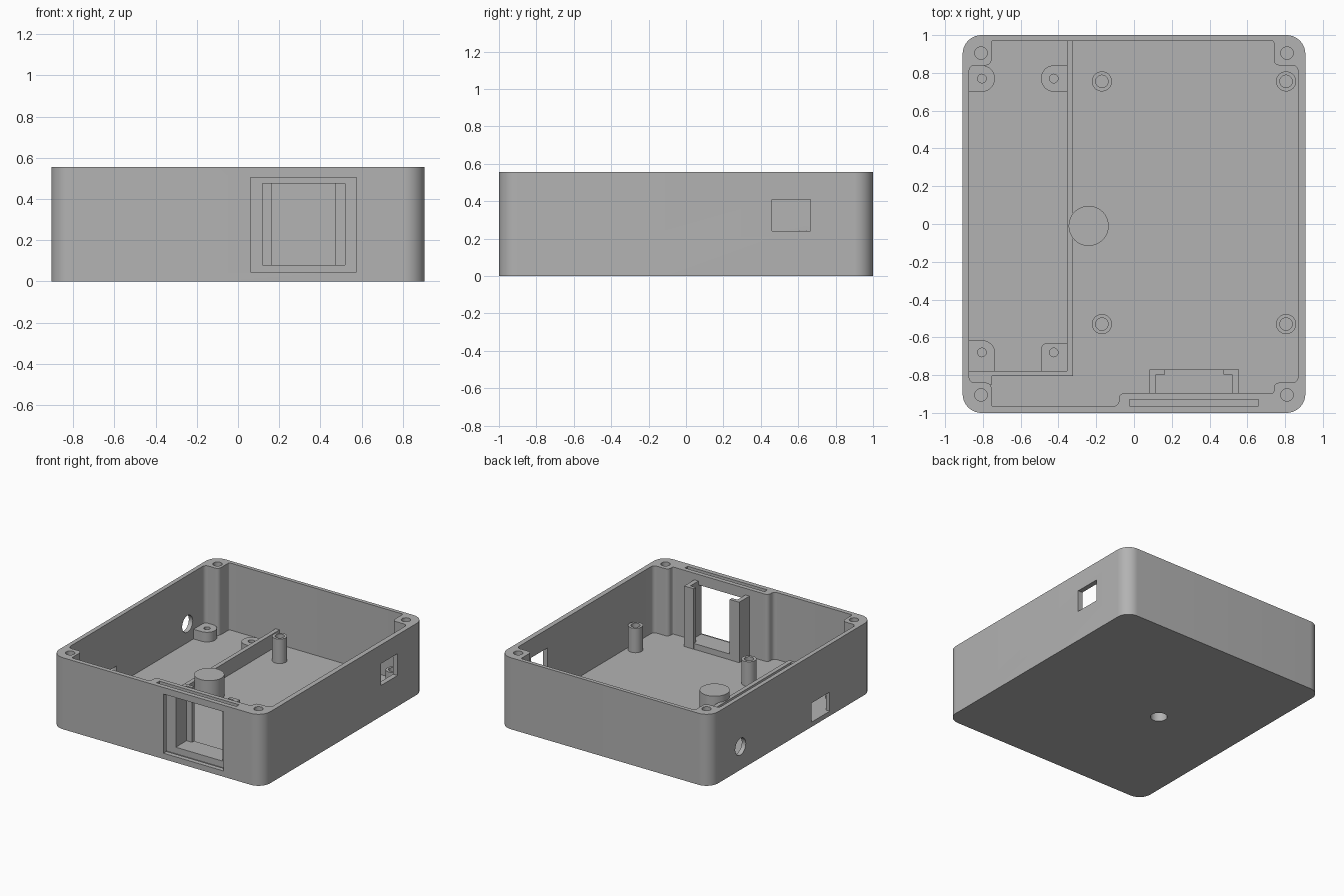
import bpy, bmesh, math
from mathutils import Vector

cube = bpy.data.objects.get("Cube")
if cube:
    bpy.data.objects.remove(cube, do_unlink=True)

grey = bpy.data.materials.new("plain grey")
grey.use_nodes = True
grey.diffuse_color = (0.45, 0.45, 0.45, 1)
grey.node_tree.nodes["Principled BSDF"].inputs["Base Color"].default_value = grey.diffuse_color

FLOOR, TOP, HALF_X = 0.035, 0.556, 0.907


def rounded(points, steps=8):
    """Outline with every (x, y, radius) corner replaced by an arc."""
    out = []
    for i, (x, y, r) in enumerate(points):
        p = Vector((x, y))
        if not r:
            out.append(p)
            continue
        a = (Vector(points[i - 1][:2]) - p).normalized()
        b = (Vector(points[(i + 1) % len(points)][:2]) - p).normalized()
        half = a.angle(b) / 2
        centre = p + (a + b).normalized() * r / math.sin(half)
        start = p + a * r / math.tan(half) - centre
        end = p + b * r / math.tan(half) - centre
        sweep = math.pi - 2 * half
        for k in range(steps + 1):
            t = k / steps
            out.append(centre + (start * math.sin((1 - t) * sweep)
                                 + end * math.sin(t * sweep)) / math.sin(sweep))
    return out


def prism(name, outline, z0, z1):
    bm = bmesh.new()
    face = bm.faces.new([bm.verts.new((p[0], p[1], z0)) for p in outline])
    top = bmesh.ops.extrude_face_region(bm, geom=[face])["geom"]
    verts = [v for v in top if isinstance(v, bmesh.types.BMVert)]
    bmesh.ops.translate(bm, verts=verts, vec=(0, 0, z1 - z0))
    bmesh.ops.recalc_face_normals(bm, faces=bm.faces)
    mesh = bpy.data.meshes.new(name)
    bm.to_mesh(mesh)
    bm.free()
    mesh.materials.append(grey)
    obj = bpy.data.objects.new(name, mesh)
    bpy.context.collection.objects.link(obj)
    return obj


def box(name, x0, x1, y0, y1, z0, z1):
    return prism(name, [(x0, y0), (x1, y0), (x1, y1), (x0, y1)], z0, z1)


def disc(name, x, y, r, z0, z1, sides=40):
    ring = [(x + r * math.cos(math.tau * i / sides), y + r * math.sin(math.tau * i / sides))
            for i in range(sides)]
    return prism(name, ring, z0, z1)


def cut(obj, *cutters):
    """Subtract the cutters for good and remove them."""
    for c in cutters:
        c.hide_render = True
        mod = obj.modifiers.new("cut", "BOOLEAN")
        mod.operation, mod.solver, mod.object = "DIFFERENCE", "EXACT", c
        bpy.context.view_layer.update()
        result = obj.evaluated_get(bpy.context.evaluated_depsgraph_get())
        mesh = bpy.data.meshes.new_from_object(result)
        obj.modifiers.clear()
        obj.data = mesh
        bpy.data.objects.remove(c, do_unlink=True)
    return obj


# Outer shell with a cavity that leaves corner bosses and a thick front panel
R = 0.1
shell = prism("case_shell", rounded([(-HALF_X, -1, R), (HALF_X, -1, R),
                                     (HALF_X, 1, R), (-HALF_X, 1, R)], 14), 0, TOP)
r = 0.03
cavity = prism("cavity_cutter", rounded([
    (-0.755, -0.965, 0.01), (-0.08, -0.965, r), (-0.08, -0.895, r), (0.74, -0.895, 0.01),
    (0.74, -0.84, r), (0.868, -0.84, r), (0.868, 0.84, r), (0.74, 0.84, r),
    (0.74, 0.97, 0.01), (-0.755, 0.97, 0.01), (-0.755, 0.84, r), (-0.873, 0.84, r),
    (-0.873, -0.84, r), (-0.755, -0.84, r)]), FLOOR, TOP + 0.1)
cut(shell, cavity)

# Corner screw holes
for sx in (-1, 1):
    for sy in (-1, 1):
        cut(shell, disc("screw_cutter", sx * 0.81, sy * 0.905, 0.033, 0.2, TOP + 0.1, 28))

# Front display window: panel slot, outer opening, inner opening
cut(shell,
    box("slot_cutter", -0.025, 0.66, -0.963, -0.93, 0.03, TOP + 0.1),
    box("outer_window_cutter", 0.06, 0.575, -1.1, -0.95, 0.045, 0.505),
    box("inner_window_cutter", 0.118, 0.52, -0.95, -0.85, 0.08, 0.475))

# Side openings: two rectangular ports and one round cable hole
round_cutter = disc("cable_cutter", 0, 0, 0.065, -0.1, 0.1)
round_cutter.rotation_euler = (0, math.pi / 2, 0)
round_cutter.location = (-0.9, 0.626, 0.18)
cut(shell,
    box("right_port_cutter", 0.8, 1, 0.46, 0.665, 0.24, 0.41),
    box("left_port_cutter", -1, -0.83, -0.47, -0.245, 0.037, 0.185),
    round_cutter)

# Round pillar over a blind hole in the underside
PX, PY = -0.24, -0.01
pillar = disc("centre_pillar", PX, PY, 0.106, 0.01, 0.2, 48)
for part in (shell, pillar):
    cut(part, disc("underside_cutter", PX, PY, 0.06, -0.1, 0.15))

# Low partition around the left compartment
SINK = FLOOR - 0.015
box("partition_long", -0.355, -0.322, -0.805, 0.98, SINK, 0.15)
box("partition_short", -0.88, -0.34, -0.805, -0.778, SINK, 0.149)
box("partition_corner", -0.88, -0.752, -0.85, -0.79, SINK, 0.148)

# Circuit board standoffs
for x, side in ((-0.17, "right"), (0.805, "left")):
    for y, end in ((-0.53, "front"), (0.755, "back")):
        post = disc(f"standoff_{end}_{side}", x, y, 0.053, SINK, 0.225, 36)
        cut(post, disc("hole_cutter", x, y, 0.033, 0.08, 0.4, 28))

# Rounded mounting lugs in the compartment
LUG = 0.11
lugs = {
    "lug_back_outer": ((-0.805, 0.77), [(-0.89, 0.70, 0), (-0.737, 0.70, 0.068),
                                        (-0.737, 0.84, 0.068), (-0.89, 0.84, 0)]),
    "lug_back_inner": ((-0.425, 0.77), [(-0.34, 0.70, 0), (-0.34, 0.84, 0),
                                        (-0.492, 0.84, 0.068), (-0.492, 0.70, 0.068)]),
    "lug_front_outer": ((-0.805, -0.68), [(-0.89, -0.79, 0), (-0.735, -0.79, 0),
                                          (-0.735, -0.615, 0.07), (-0.89, -0.615, 0)]),
    "lug_front_inner": ((-0.425, -0.68), [(-0.34, -0.79, 0), (-0.34, -0.63, 0),
                                          (-0.492, -0.63, 0.035), (-0.492, -0.79, 0)]),
}
for name, ((x, y), outline) in lugs.items():
    lug = prism(name, rounded(outline), SINK, LUG)
    cut(lug, disc("hole_cutter", x, y, 0.023, 0.05, 0.3, 24))

# Display holder behind the window: side rails, rear lips and a sill
mid = 0.318
for s, side in ((-1, "right"), (1, "left")):
    rail = [(mid + s * a, y) for a, y in ((0.237, -0.905), (0.237, -0.77), (0.155, -0.77),
                                          (0.155, -0.797), (0.202, -0.797), (0.202, -0.905))]
    prism("holder_rail_" + side, rail, SINK, 0.505)
box("holder_sill", mid - 0.21, mid + 0.21, -0.905, -0.771, SINK, 0.08)

# Smooth round walls, keep hard edges crisp
bpy.ops.object.select_all(action="DESELECT")
for obj in bpy.context.collection.objects:
    if obj.type == "MESH":
        obj.select_set(True)
        bpy.context.view_layer.objects.active = obj
bpy.ops.object.shade_smooth_by_angle(angle=math.radians(30))
